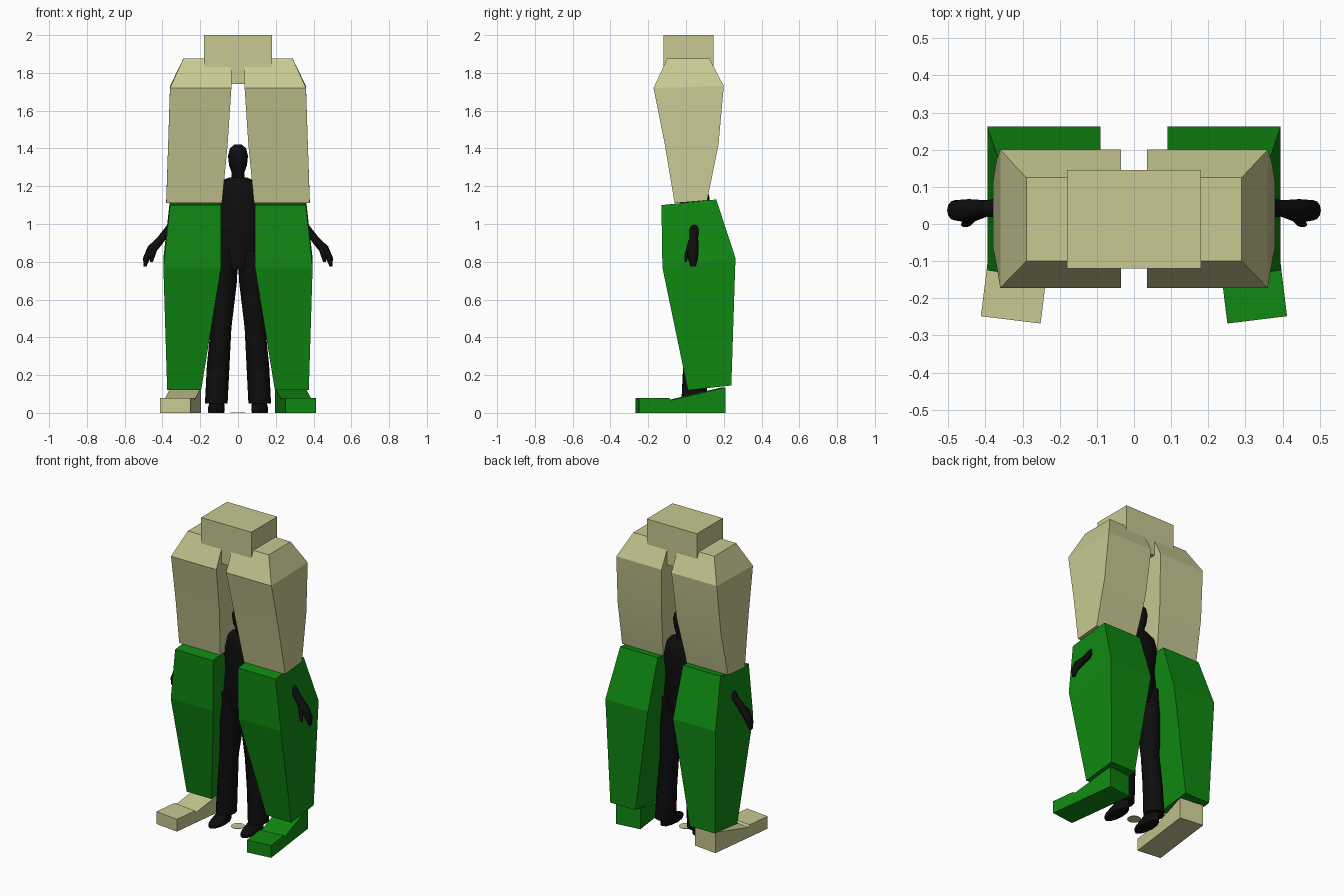
import bpy, bmesh, math
from mathutils import Matrix, Vector

old = bpy.data.objects.get("Cube")
if old:
    bpy.data.objects.remove(old, do_unlink=True)


def material(name, rgb):
    m = bpy.data.materials.new(name)
    m.diffuse_color = (*rgb, 1)
    m.use_nodes = True
    m.node_tree.nodes["Principled BSDF"].inputs["Base Color"].default_value = (*rgb, 1)
    return m


tan = material("tan", (0.58, 0.58, 0.29))
green = material("green", (0.005, 0.25, 0.006))
black = material("black", (0.004, 0.004, 0.004))


def loft(name, rings, mat, side=1, smooth=None):
    """Skin a closed solid over rings of points; side=-1 mirrors it in x."""
    bm = bmesh.new()
    loops = [[bm.verts.new((p[0] * side, p[1], p[2])) for p in ring] for ring in rings]
    n = len(loops[0])
    for a, b in zip(loops, loops[1:]):
        for i in range(n):
            j = (i + 1) % n
            bm.faces.new((a[i], a[j], b[j], b[i]))
    bm.faces.new(loops[0])
    bm.faces.new(loops[-1])
    bmesh.ops.recalc_face_normals(bm, faces=bm.faces)
    mesh = bpy.data.meshes.new(name)
    bm.to_mesh(mesh)
    bm.free()
    mesh.materials.append(mat)
    ob = bpy.data.objects.new(name, mesh)
    bpy.context.collection.objects.link(ob)
    if smooth:
        bpy.ops.object.select_all(action='DESELECT')
        ob.select_set(True)
        bpy.context.view_layer.objects.active = ob
        bpy.ops.object.shade_smooth_by_angle(angle=math.radians(smooth))
    return ob


def box_ring(x0, x1, y0, y1, z_front, z_back):
    return [(x0, y0, z_front), (x1, y0, z_front), (x1, y1, z_back), (x0, y1, z_back)]


def oval_ring(z, cx, cy, rx, ry, n=12):
    return [(cx + rx * math.cos(math.tau * i / n),
             cy + ry * math.sin(math.tau * i / n), z) for i in range(n)]


def body_part(name, rings, side=1):
    return loft(name, [oval_ring(*r) for r in rings], black, side, 50)


# Hip block
loft("hip_block", [box_ring(-0.18, 0.18, -0.12, 0.145, z, z) for z in (1.74, 2.0)], tan)

THIGH = [(0.035, 0.29, -0.10, 0.125, 1.875, 1.875),
         (0.035, 0.36, -0.172, 0.20, 1.72, 1.73),
         (0.055, 0.37, -0.112, 0.172, 1.42, 1.42),
         (0.085, 0.38, -0.06, 0.112, 1.11, 1.125)]
SHIN = [(0.09, 0.36, -0.13, 0.16, 1.10, 1.13),
        (0.09, 0.395, -0.125, 0.262, 0.77, 0.82),
        (0.195, 0.375, 0.01, 0.24, 0.12, 0.145)]
# Foot side profile as (y, z)
FOOT = [(-0.26, 0), (-0.26, 0.08), (-0.10, 0.08), (-0.09, 0.067), (0.2, 0.135), (0.2, 0)]

# Inner figure limbs as (z, centre x, centre y, radius x, radius y)
LEG = [(0.86, 0.07, 0.04, 0.07, 0.085), (0.70, 0.075, 0.04, 0.07, 0.08),
       (0.45, 0.09, 0.04, 0.055, 0.06), (0.25, 0.105, 0.045, 0.06, 0.06),
       (0.05, 0.115, 0.045, 0.06, 0.07)]
SHOE = [(0.05, 0.113, 0.02, 0.04, 0.07), (0.02, 0.115, -0.02, 0.045, 0.10),
        (0.0, 0.115, -0.02, 0.042, 0.10)]
ARM = [(1.21, 0.13, 0.045, 0.04, 0.035), (1.15, 0.19, 0.045, 0.055, 0.045),
       (1.04, 0.295, 0.045, 0.045, 0.035), (0.93, 0.40, 0.042, 0.026, 0.022),
       (0.88, 0.445, 0.035, 0.033, 0.032), (0.82, 0.483, 0.037, 0.02, 0.027),
       (0.775, 0.492, 0.037, 0.007, 0.015)]
THUMB = [(0.89, 0.435, 0.02, 0.015, 0.012), (0.84, 0.45, 0.003, 0.014, 0.011),
         (0.80, 0.458, -0.002, 0.008, 0.006)]

for side, label, foot_mat in ((1, "left", green), (-1, "right", tan)):
    loft(label + "_thigh", [box_ring(*r) for r in THIGH], tan, side, 20)
    loft(label + "_shin", [box_ring(*r) for r in SHIN], green, side)

    # Foot, toes turned outward
    turn = Matrix.Translation((0.3, 0, 0)) @ Matrix.Rotation(math.radians(7), 4, 'Z')
    sides = [[turn @ Vector((x, y, z)) for y, z in FOOT] for x in (-0.081, 0.081)]
    loft(label + "_foot", sides, foot_mat, side)

    # Limbs of the inner figure
    for part, rings in (("leg", LEG), ("shoe", SHOE), ("arm", ARM), ("thumb", THUMB)):
        body_part(f"{label}_figure_{part}", rings, side)

# Torso and head of the inner figure
body_part("figure_torso", [(0.76, 0, 0.04, 0.09, 0.07), (0.84, 0, 0.04, 0.14, 0.085),
                           (1.0, 0, 0.04, 0.11, 0.07), (1.14, 0, 0.045, 0.14, 0.08),
                           (1.21, 0, 0.045, 0.13, 0.06), (1.245, 0, 0.045, 0.05, 0.045)])
body_part("figure_head", [(1.22, 0, 0.045, 0.035, 0.035), (1.27, 0, 0.04, 0.033, 0.04),
                          (1.31, 0, 0.035, 0.047, 0.058), (1.36, 0, 0.035, 0.053, 0.066),
                          (1.40, 0, 0.04, 0.043, 0.052), (1.422, 0, 0.04, 0.018, 0.022)])

# Small marker disc on the floor
loft("floor_disc", [oval_ring(z, 0, 0, 0.04, 0.04, 24) for z in (0.0, 0.003)], tan)
